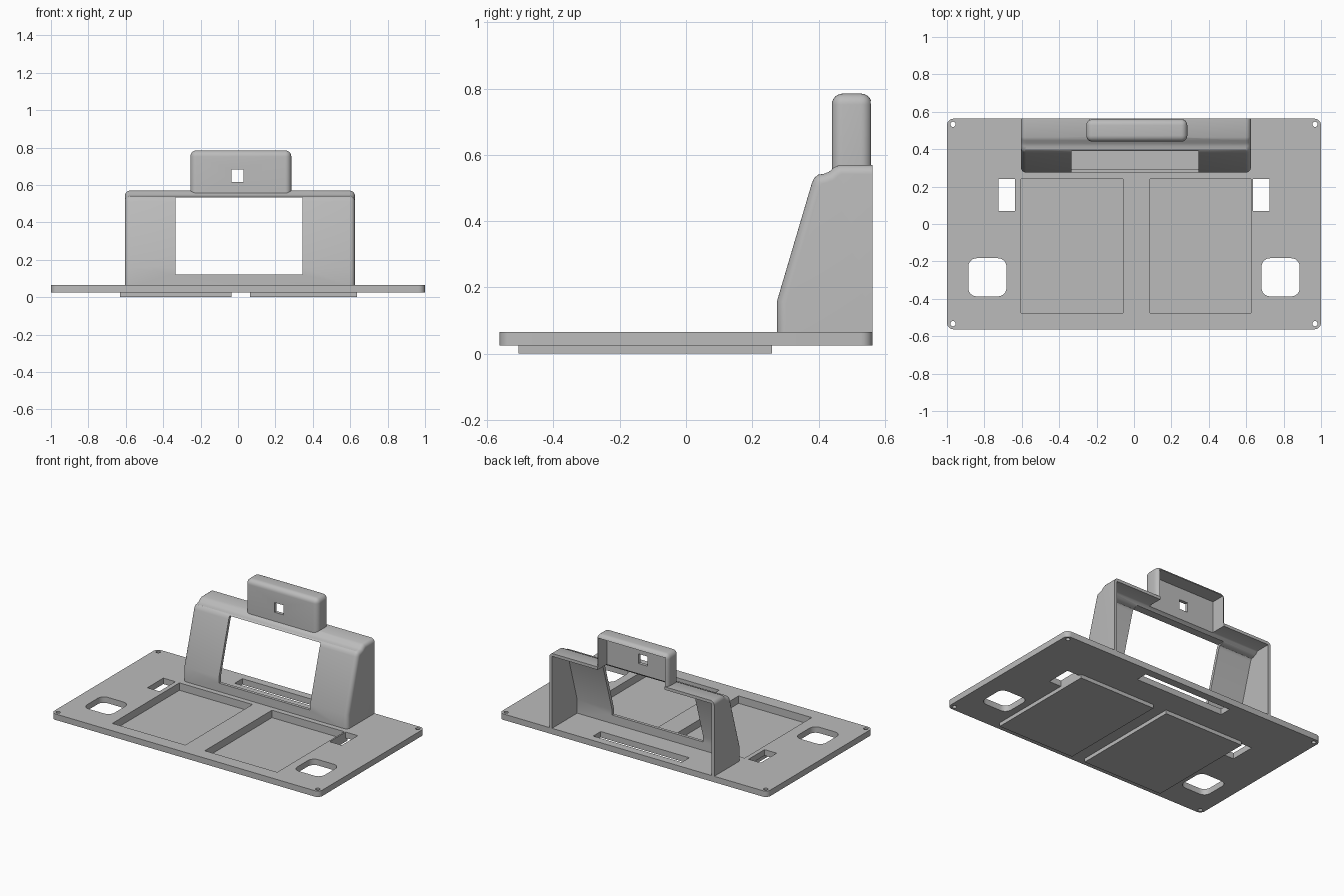
import bpy, bmesh, math
from mathutils import Vector

cube = bpy.data.objects.get("Cube")
if cube:
    bpy.data.objects.remove(cube, do_unlink=True)

grey = bpy.data.materials.new("matte_grey")
grey.use_nodes = True
grey.diffuse_color = (0.5, 0.5, 0.5, 1)
grey.node_tree.nodes["Principled BSDF"].inputs["Base Color"].default_value = (0.5, 0.5, 0.5, 1)


def finish(name, bm):
    bmesh.ops.recalc_face_normals(bm, faces=bm.faces)
    mesh = bpy.data.meshes.new(name)
    bm.to_mesh(mesh)
    bm.free()
    mesh.materials.append(grey)
    ob = bpy.data.objects.new(name, mesh)
    bpy.context.collection.objects.link(ob)
    return ob


def box(name, x, y, z, r=0.0, all_edges=False, segments=6):
    """Box from ranges; r rounds the upright edges, or every edge."""
    bm = bmesh.new()
    bmesh.ops.create_cube(bm, size=1)
    for v in bm.verts:
        v.co = [lo + (c + 0.5) * (hi - lo) for c, (lo, hi) in zip(v.co, (x, y, z))]
    if r:
        edges = [e for e in bm.edges
                 if all_edges or abs(e.verts[0].co.z - e.verts[1].co.z) > 1e-5]
        bmesh.ops.bevel(bm, geom=edges, offset=r, segments=segments,
                        profile=0.5, affect='EDGES')
    return finish(name, bm)


def cylinder(name, x, y, z, r):
    bm = bmesh.new()
    bmesh.ops.create_cone(bm, cap_ends=True, segments=20, radius1=r, radius2=r, depth=0.2)
    bmesh.ops.translate(bm, verts=bm.verts, vec=(x, y, z))
    return finish(name, bm)


def offset(path, d):
    """Move an open (y, z) path inward by d with mitred corners."""
    pts = [Vector(p) for p in path]
    out = []
    for i, p in enumerate(pts):
        dirs = []
        if i > 0:
            dirs.append((p - pts[i - 1]).normalized())
        if i < len(pts) - 1:
            dirs.append((pts[i + 1] - p).normalized())
        norms = [Vector((t.y, -t.x)) for t in dirs]
        n = sum(norms, Vector((0, 0))).normalized()
        out.append(p + n * (d / n.dot(norms[0])))
    return out


def loft(name, layers, back, bottom):
    """Skin (x, path) layers, each closed along the back and bottom."""
    bm = bmesh.new()
    rings = []
    for x, path in layers:
        pts = [(path[0].x, bottom)] + [tuple(p) for p in path[1:-1]]
        pts += [(back, path[-1].y), (back, bottom)]
        rings.append([bm.verts.new((x, y, z)) for y, z in pts])
    n = len(rings[0])
    for a, b in zip(rings, rings[1:]):
        for i in range(n):
            j = (i + 1) % n
            bm.faces.new((a[i], a[j], b[j], b[i]))
    bm.faces.new(rings[0])
    bm.faces.new(rings[-1])
    return finish(name, bm)


def cut(ob, cutters):
    for c in cutters:
        c.hide_render = True
        m = ob.modifiers.new("cut", 'BOOLEAN')
        m.operation, m.solver, m.object = 'DIFFERENCE', 'EXACT', c
    dg = bpy.context.evaluated_depsgraph_get()
    mesh = bpy.data.meshes.new_from_object(ob.evaluated_get(dg))
    ob.modifiers.clear()
    ob.data = mesh
    mesh.materials.clear()
    mesh.materials.append(grey)


def smooth(ob):
    bpy.ops.object.select_all(action='DESELECT')
    ob.select_set(True)
    bpy.context.view_layer.objects.active = ob
    bpy.ops.object.shade_smooth_by_angle(angle=math.radians(32))


BACK = 0.563

# Base plate openings
deep = (-0.1, 0.2)
pockets = [box("pocket_cutter", x, (-0.475, 0.24), (0.015, 0.2))
           for x in ((-0.605, -0.06), (0.085, 0.625))]
holes = [box("cable_slot_cutter", (-0.325, 0.335), (0.43, 0.51), deep)]
for s in (-1, 1):
    holes.append(box("side_slot_cutter", sorted((s * 0.635, s * 0.725)), (0.07, 0.24), deep))
    holes.append(box("square_hole_cutter", sorted((s * 0.682, s * 0.886)),
                     (-0.387, -0.183), deep, 0.045))
    for t in (-1, 1):
        holes.append(cylinder("screw_hole_cutter", s * 0.968, t * 0.533, 0.05, 0.014))

# Base plate and the two shallow trays below it
plate = box("base_plate", (-1, 1), (-BACK, BACK), (0.025, 0.065), 0.035)
cut(plate, pockets + holes)
trays = []
for name, x, pocket in (("right_tray", (-0.63, -0.035), pockets[0]),
                        ("left_tray", (0.065, 0.635), pockets[1])):
    tray = box(name, x, (-0.505, 0.26), (0, 0.027))
    cut(tray, [pocket])
    trays.append(tray)

# Screen housing: hollow shell with sloping front, open at the back
profile = [(0.275, 0.06), (0.275, 0.16), (0.379, 0.512), (0.386, 0.529), (0.398, 0.54),
           (0.416, 0.543), (0.432, 0.549), (0.446, 0.562), (0.464, 0.57), (BACK, 0.57)]
left, right, r = 0.625, -0.605, 0.028
steps = [i * math.pi / 12 for i in range(7)]
half = [(r * (1 - math.sin(a)), r * (1 - math.cos(a))) for a in steps]
layers = [(right + dx, offset(profile, d)) for d, dx in
          [(r * (1 - math.sin(a)), r * (1 - math.cos(a))) for a in steps]]
layers += [(left - dx, offset(profile, d)) for d, dx in reversed(half)]
housing = loft("screen_housing", layers, BACK, 0.06)
inner = offset(profile, 0.02)
cavity = loft("cavity_cutter", [(right + 0.02, inner), (left - 0.02, inner)], 0.7, -0.1)
window = box("window_cutter", (-0.335, 0.345), (0.2, 0.5), (0.122, 0.532))
head_space = box("head_space_cutter", (-0.235, 0.265), (0.462, 0.7), (0.45, 0.763))
cut(housing, [cavity, window, head_space])

# Camera head: rounded hood with a square lens opening
head = box("camera_head", (-0.255, 0.285), (0.44, 0.561), (0.45, 0.785), 0.033, True)
below = box("head_base_cutter", (-0.5, 0.5), (0.3, 0.7), (0.3, 0.556))
lens = box("lens_cutter", (-0.035, 0.03), (0.3, 0.7), (0.617, 0.682))
cut(head, [below, head_space, lens])

for ob in (plate, housing, head):
    smooth(ob)
for ob in pockets + holes + [cavity, window, head_space, below, lens]:
    bpy.data.objects.remove(ob, do_unlink=True)
